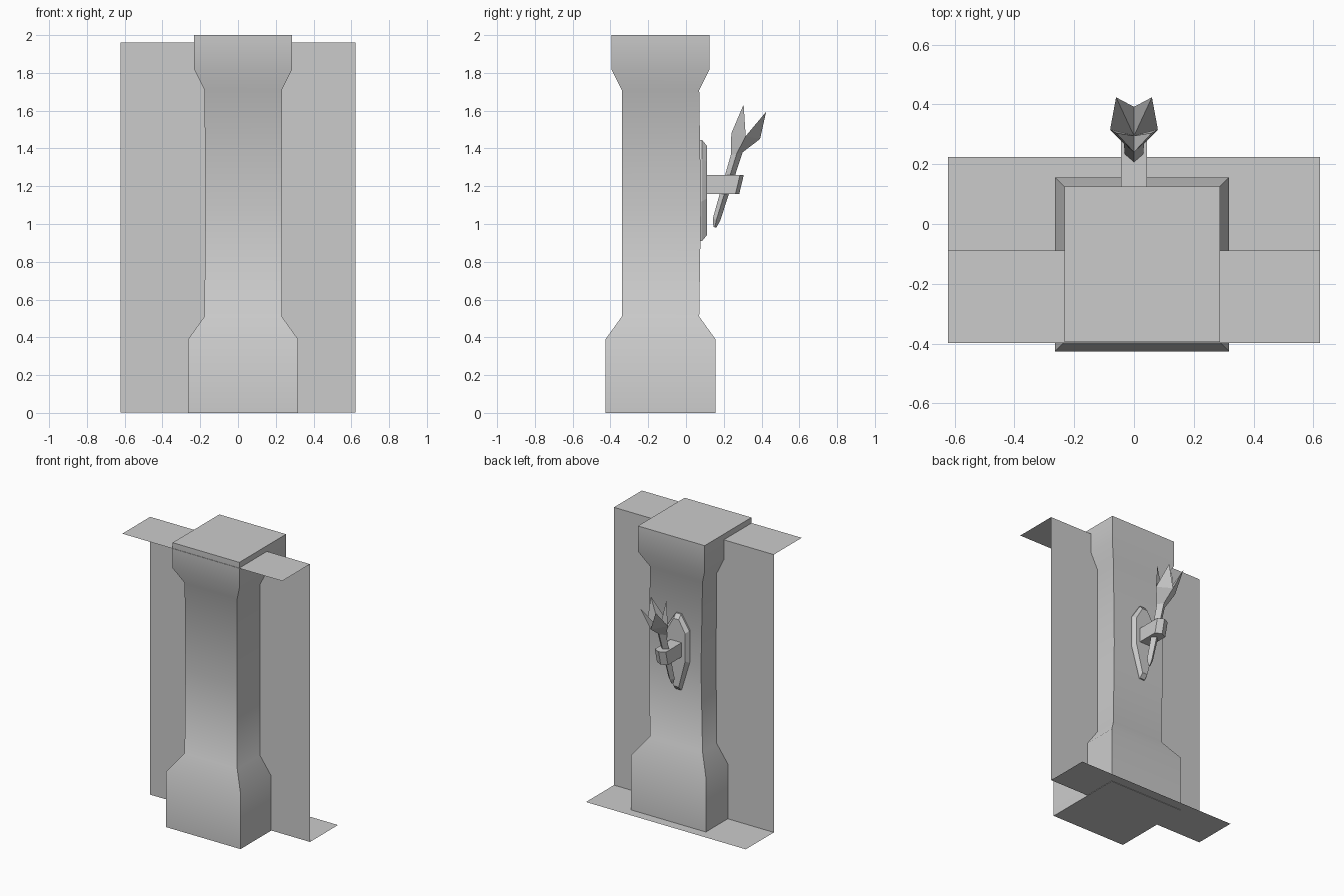
import bpy, bmesh, math

if "Cube" in bpy.data.objects:
    bpy.data.objects.remove(bpy.data.objects["Cube"], do_unlink=True)

stone = bpy.data.materials.new("plain grey")
stone.use_nodes = True
GREY = (0.6, 0.6, 0.6, 1)
stone.diffuse_color = GREY
stone.node_tree.nodes["Principled BSDF"].inputs["Base Color"].default_value = GREY


def finish(name, bm, closed=True):
    """Turn a bmesh into a named grey object."""
    if closed:
        bmesh.ops.recalc_face_normals(bm, faces=bm.faces)
    mesh = bpy.data.meshes.new(name)
    bm.to_mesh(mesh)
    bm.free()
    mesh.materials.append(stone)
    obj = bpy.data.objects.new(name, mesh)
    bpy.context.collection.objects.link(obj)
    return obj


def loft(bm, rings, cap_start=True, cap_end=True):
    """Skin a list of equal closed rings; return the ring vertices."""
    loops = [[bm.verts.new(p) for p in ring] for ring in rings]
    for a, b in zip(loops, loops[1:]):
        for i in range(len(a)):
            j = (i + 1) % len(a)
            bm.faces.new((a[i], a[j], b[j], b[i]))
    if cap_start:
        bm.faces.new(loops[0][::-1])
    if cap_end:
        bm.faces.new(loops[-1])
    return loops


# Pillar: square sections stacked along z, smooth up its length
def square(half, z, left=0, back=0):
    cx, cy = 0.027, -0.135
    x0, x1 = cx - half + left, cx + half
    y0, y1 = cy - half, cy + half + back
    return [(x0, y0, z), (x1, y0, z), (x1, y1, z), (x0, y1, z)]


bm = bmesh.new()
loft(bm, [square(0.291, 0), square(0.291, 0.39), square(0.205, 0.51),
          square(0.205, 1.1, 0.006, 0.009), square(0.205, 1.71),
          square(0.26, 1.82), square(0.26, 2.0)])
pillar = finish("pillar", bm)
bpy.ops.object.select_all(action='DESELECT')
pillar.select_set(True)
bpy.context.view_layer.objects.active = pillar
bpy.ops.object.shade_smooth_by_angle(angle=math.radians(50))

# Wall sheet: ledge forward at the top, floor strip behind at the bottom
bm = bmesh.new()
profile = [(-0.398, 1.96), (-0.088, 1.96), (-0.088, 0.003), (0.224, 0.003)]
rows = [[bm.verts.new((x, y, z)) for x in (-0.623, 0.623)] for y, z in profile]
for a, b in zip(rows, rows[1:]):
    bm.faces.new((a[0], b[0], b[1], a[1]))
finish("wall_sheet", bm, closed=False)


# Wall plate of the torch: long hexagon with chamfered rim
def hexagon(w, y, inset):
    half = [(0.02, 1.445 - inset), (w, 1.345 - inset / 2),
            (w, 1.12 + inset / 2), (0.02, 0.91 + inset)]
    return [(x, y, z) for x, z in half] + [(-x, y, z) for x, z in half[::-1]]


bm = bmesh.new()
loft(bm, [hexagon(0.085, 0.06, 0), hexagon(0.085, 0.085, 0),
          hexagon(0.07, 0.11, 0.03)])
finish("torch_plate", bm)

# Bracket: pointed block, its end leaning with the torch
bm = bmesh.new()
loft(bm, [[(-0.043, 0.1, z), (0.043, 0.1, z), (0.043, end, z),
           (0, end + 0.02, z), (-0.043, end, z)]
          for z, end in ((1.16, 0.262), (1.26, 0.286))])
finish("torch_bracket", bm)


# Torch: leaning diamond shaft opening into a four pointed crown
def diamond(w, front, zf, back, zb):
    y, z = (front + back) / 2, (zf + zb) / 2
    return [(0, front, zf), (w, y, z), (0, back, zb), (-w, y, z)]


bm = bmesh.new()
loops = loft(bm, [diamond(0.01, 0.145, 0.985, 0.16, 0.98),
                  diamond(0.024, 0.142, 1.03, 0.18, 1.015),
                  diamond(0.034, 0.237, 1.365, 0.3, 1.38)], cap_end=False)
neck = loops[-1]
rim = [bm.verts.new(p) for p in diamond(0.08, 0.24, 1.48, 0.392, 1.45)]
centre = bm.verts.new((0, 0.295, 1.42))
tips = [bm.verts.new(p) for p in ((0.06, 0.305, 1.633), (0.06, 0.424, 1.594),
                                  (-0.06, 0.424, 1.594), (-0.06, 0.305, 1.633))]
for i in range(4):
    j = (i + 1) % 4
    bm.faces.new((neck[i], neck[j], rim[j], rim[i]))
    bm.faces.new((rim[i], rim[j], tips[i]))
    bm.faces.new((rim[i], tips[i], centre))
    bm.faces.new((tips[i], rim[j], centre))
finish("torch", bm)
